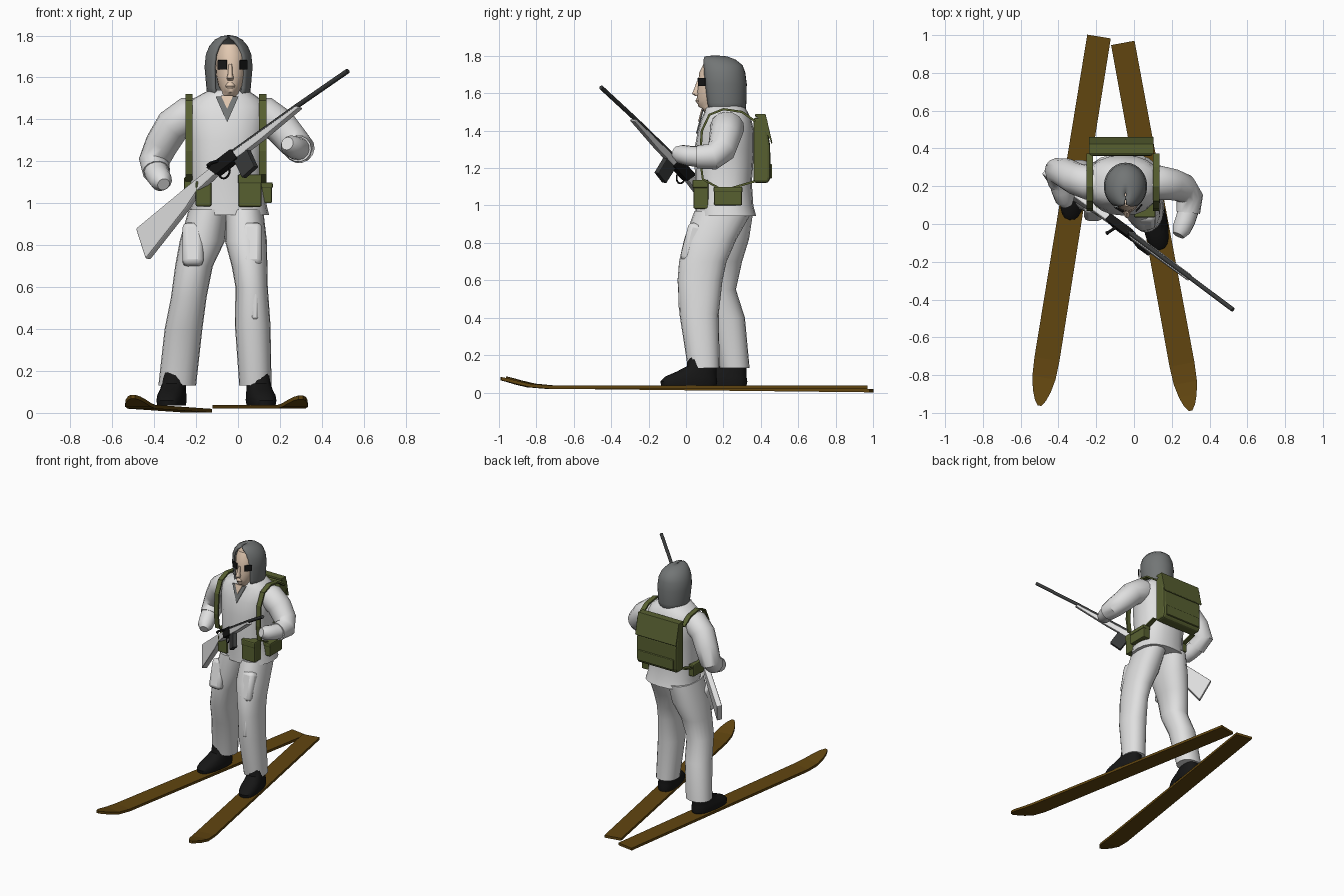
import bpy, bmesh
from math import sin, cos, pi, radians, copysign
from mathutils import Vector, Matrix

cube = bpy.data.objects.get("Cube")
if cube:
    bpy.data.objects.remove(cube, do_unlink=True)


def material(name, *rgb):
    mat = bpy.data.materials.new(name)
    mat.use_nodes = True
    mat.diffuse_color = (*rgb, 1)
    mat.node_tree.nodes["Principled BSDF"].inputs["Base Color"].default_value = (*rgb, 1)
    return mat


WHITE = material("snow suit white", .74, .74, .74)
GREY = material("hood grey", .17, .18, .18)
SKIN = material("skin", .76, .58, .44)
GREEN = material("canvas green", .095, .115, .03)
BROWN = material("ski wood", .12, .06, .005)
BLACK = material("black", .008, .008, .008)
STEEL = material("gun steel", .04, .042, .042)


def finish(name, bm, mat, smooth=True, bevel=0):
    """Turn a bmesh into an object with one colour."""
    bmesh.ops.recalc_face_normals(bm, faces=bm.faces)
    mesh = bpy.data.meshes.new(name)
    bm.to_mesh(mesh)
    bm.free()
    mesh.materials.append(mat)
    if smooth:
        mesh.shade_smooth()
        mesh.set_sharp_from_angle(angle=radians(45))
    obj = bpy.data.objects.new(name, mesh)
    bpy.context.collection.objects.link(obj)
    if bevel:
        mod = obj.modifiers.new("soft edges", "BEVEL")
        mod.width, mod.segments = bevel, 2
    return obj


def skin_rings(name, rings, mat, closed=True, caps=True, smooth=True):
    """Join a row of equal point rings with quads."""
    bm = bmesh.new()
    rows = [[bm.verts.new(p) for p in ring] for ring in rings]
    n = len(rows[0])
    for low, high in zip(rows, rows[1:]):
        for i in range(n if closed else n - 1):
            j = (i + 1) % n
            bm.faces.new((low[i], low[j], high[j], high[i]))
    if caps:
        bm.faces.new(rows[0])
        bm.faces.new(rows[-1])
    return finish(name, bm, mat, smooth)


def oval(x, y, z, rx, ry, power=1, sides=20):
    """Horizontal oval; a power below one makes it squarer."""
    ring = []
    for i in range(sides):
        c, s = cos(2 * pi * i / sides), sin(2 * pi * i / sides)
        ring.append(Vector((x + rx * copysign(abs(c) ** power, c),
                            y + ry * copysign(abs(s) ** power, s), z)))
    return ring


def loft(name, sections, mat, power=1):
    return skin_rings(name, [oval(*s, power) for s in sections], mat)


def tube(name, path, mat, sides=14):
    """Round limb along points given as x, y, z, radius."""
    pts = [Vector(p[:3]) for p in path]
    rings, side, last = [], None, None
    for i, p in enumerate(pts):
        t = (pts[min(i + 1, len(pts) - 1)] - pts[max(i - 1, 0)]).normalized()
        side = t.orthogonal().normalized() if side is None else last.rotation_difference(t) @ side
        other, last = t.cross(side), t
        angles = [2 * pi * k / sides for k in range(sides)]
        rings.append([p + path[i][3] * (cos(a) * side + sin(a) * other) for a in angles])
    return skin_rings(name, rings, mat)


def prism(name, outline, lo, hi, mat, put, bevel=0):
    """Extrude a flat outline; put(a, b, depth) places each point."""
    bm = bmesh.new()
    ends = [[bm.verts.new(put(a, b, d)) for a, b in outline] for d in (lo, hi)]
    for end in ends:
        bm.faces.new(end)
    for i in range(len(outline)):
        j = (i + 1) % len(outline)
        bm.faces.new((ends[0][i], ends[0][j], ends[1][j], ends[1][i]))
    return finish(name, bm, mat, False, bevel)


def box(name, centre, size, mat, bevel=.008, smooth=False):
    bm = bmesh.new()
    bmesh.ops.create_cube(bm, size=1)
    bmesh.ops.scale(bm, vec=size, verts=bm.verts)
    obj = finish(name, bm, mat, smooth, bevel)
    obj.location = centre
    return obj


# Skis and boots, toes turned out
ski_shape = [(.99, .063, 0), (0, .065, 0), (-.74, .067, 0), (-.84, .062, .008),
             (-.91, .048, .024), (-.96, .03, .038), (-.99, .01, .045)]
boot_shape = [(0, 0, .035, .062, .15), (0, 0, .06, .066, .155), (0, .01, .085, .064, .14),
              (0, .04, .11, .058, .11), (0, .07, .14, .055, .08), (0, .07, .2, .05, .07)]
for side, ski_at, boot_at, tilt, turn in (
        ("left", (.12, -.015, .02), (.11, .015, 0), 0, .182),
        ("right", (-.343, .015, .012), (-.317, .175, 0), -.011, -.16)):
    rings = [[(-w, y, z), (w, y, z), (w, y, z + .018), (-w, y, z + .018)] for y, w, z in ski_shape]
    ski = skin_rings(side + "_ski", rings, BROWN, smooth=False)
    ski.location, ski.rotation_euler = ski_at, (tilt, 0, turn)
    boot = loft(side + "_boot", boot_shape, BLACK, .8)
    boot.location, boot.rotation_euler = boot_at, (0, 0, turn)

# Trousers
loft("left_trouser_leg", [
    (.083, .095, .13, .077, .085), (.07, .07, .42, .085, .105), (.065, .075, .6, .077, .12),
    (.055, .09, .7, .085, .127), (.038, .13, .82, .1, .14), (.03, .2, .97, .09, .155)], WHITE, .9)
loft("right_trouser_leg", [
    (-.29, .26, .13, .09, .08), (-.26, .22, .4, .09, .095), (-.235, .165, .55, .085, .102),
    (-.21, .175, .7, .09, .125), (-.17, .19, .82, .108, .147), (-.14, .205, .97, .095, .155)], WHITE, .9)
for side, x, y in (("left", .065, .04), ("right", -.215, .085)):
    pocket = box(side + "_thigh_pocket", (x, y, .8), (.1, .1, .21), WHITE, .025, True)
    pocket.rotation_euler.x = -.25
box("left_knee_patch", (.08, .01, .51), (.035, .1, .13), WHITE, .012, True)

# Jacket with sloping shoulders and collar
loft("jacket", [
    (-.042, .212, .945, .19, .163), (-.045, .205, 1, .18, .155), (-.06, .2, 1.12, .172, .152),
    (-.057, .205, 1.3, .183, .16), (-.057, .213, 1.4, .198, .15), (-.057, .215, 1.46, .192, .135),
    (-.055, .215, 1.495, .165, .118), (-.05, .21, 1.52, .125, .108), (-.048, .21, 1.54, .09, .09)],
    WHITE, .85)

# Sleeves ending in mittens
tube("right_arm", [(-.17, .215, 1.42, .085), (-.24, .22, 1.415, .092), (-.31, .24, 1.37, .085),
                   (-.365, .27, 1.28, .08), (-.4, .28, 1.2, .074), (-.39, .22, 1.15, .066)], WHITE)
tube("right_mitten", [(-.395, .24, 1.165, .06), (-.38, .18, 1.13, .057),
                      (-.365, .13, 1.105, .052), (-.355, .1, 1.09, .03)], WHITE)
tube("left_arm", [(.06, .215, 1.42, .085), (.13, .22, 1.415, .092), (.2, .21, 1.37, .085),
                  (.26, .19, 1.3, .078), (.295, .14, 1.26, .072), (.287, .06, 1.26, .063)], WHITE)
tube("left_mitten", [(.29, .08, 1.26, .056), (.272, .02, 1.265, .054),
                     (.25, -.03, 1.275, .05), (.235, -.06, 1.285, .032)], WHITE)

# Neck opening
for name, half, top, low, lift, mat in (("neck_lining", .055, 1.51, 1.385, 0, GREY),
                                        ("bare_throat", .03, 1.515, 1.45, .006, SKIN)):
    prism(name, [(-half, top), (half, top), (0, low)], 0, .008, mat,
          lambda a, b, d: (a - .052, .053 + (b - 1.385) * .27 - lift + d, b))

# Head
loft("face", [
    (-.038, .17, 1.47, .05, .06), (-.038, .16, 1.515, .05, .07), (-.036, .14, 1.53, .04, .075),
    (-.036, .15, 1.56, .058, .09), (-.034, .155, 1.61, .07, .095), (-.034, .16, 1.66, .074, .094),
    (-.035, .165, 1.71, .074, .095), (-.037, .17, 1.76, .06, .075)], SKIN)
loft("nose", [(-.037, .065, 1.585, .012, .015), (-.037, .058, 1.597, .017, .026),
              (-.037, .062, 1.615, .012, .022), (-.036, .07, 1.665, .008, .012)], SKIN)
loft("lips", [(-.037, .075, 1.545, .016, .015), (-.037, .07, 1.56, .024, .02),
              (-.037, .073, 1.575, .016, .015)], SKIN)
for side, x, y, turn in (("left", .026, .085, .85), ("right", -.075, .076, -.45)):
    eye = box(side + "_eye", (x, y, 1.66), (.05, .009, .045), BLACK, .003)
    eye.rotation_euler.z = turn

# Hood: open arcs around the face, closing at the crown
hood_rings = []
for z, y, rx, ry, gap in ((1.48, .21, .098, .105, 38), (1.55, .205, .106, .118, 40),
                          (1.65, .2, .115, .125, 38), (1.71, .195, .109, .122, 36),
                          (1.75, .19, .092, .113, 32), (1.78, .175, .066, .09, 24),
                          (1.797, .16, .035, .06, 10), (1.802, .155, .004, .01, 0)):
    angles = [radians(gap + (360 - 2 * gap) * i / 24) for i in range(25)]
    hood_rings.append([(-.045 + rx * sin(a), y - ry * cos(a), z) for a in angles])
hood = skin_rings("hood", hood_rings, GREY, closed=False, caps=False)
thick = hood.modifiers.new("cloth", "SOLIDIFY")
thick.thickness = .012

# Backpack, lid, pocket and shoulder straps
sideways = lambda a, b, d: (d, a, b)
prism("backpack", [(.36, 1.12), (.44, 1.12), (.452, 1.15), (.45, 1.32), (.425, 1.47), (.36, 1.47)],
      -.235, .1, GREEN, sideways, .015)
prism("backpack_lid", [(.37, 1.475), (.43, 1.46), (.455, 1.33), (.462, 1.335), (.425, 1.49), (.37, 1.49)],
      -.238, .103, GREEN, sideways, .003)
prism("backpack_pocket", [(.43, 1.14), (.46, 1.145), (.46, 1.22), (.43, 1.23)],
      -.215, .08, GREEN, sideways, .005)
strap_path = [Vector((0, *p)) for p in ((.37, 1.45), (.3, 1.5), (.2, 1.515), (.125, 1.485), (.085, 1.4),
                                       (.075, 1.25), (.09, 1.14), (.2, 1.08), (.37, 1.13))]
for side, x in (("left", .118), ("right", -.234)):
    rings = []
    for i, p in enumerate(strap_path):
        t = strap_path[min(i + 1, len(strap_path) - 1)] - strap_path[max(i - 1, 0)]
        out = Vector((0, -t.z, t.y)).normalized() * .006
        wide = Vector((.017, 0, 0))
        p = p + Vector((x, 0, 0))
        rings.append([p - wide - out, p + wide - out, p + wide + out, p - wide + out])
    skin_rings(side + "_shoulder_strap", rings, GREEN, smooth=False)

# Belt pouches
box("left_front_pouch", (.057, .08, 1.06), (.11, .08, .155), GREEN)
box("left_front_pouch_lid", (.057, .077, 1.115), (.115, .085, .045), GREEN)
box("left_hip_pouch", (.132, .225, 1.05), (.06, .15, .1), GREEN)
box("left_hip_pouch_lid", (.134, .225, 1.085), (.064, .156, .03), GREEN)
box("right_front_pouch", (-.165, .085, 1.045), (.075, .08, .12), GREEN)
box("right_hip_pouch", (-.235, .21, 1.08), (.045, .13, .09), GREEN)

# Rifle: built along its own x axis, then laid across the chest
along = Vector((.694, -.514, .504)).normalized()
across = Vector((-.39, .5, .77)).cross(along).normalized()
up = along.cross(across)
frame = Matrix((along, across, up)).transposed().to_4x4()
frame.translation = (-.1, .008, 1.176)
flat = lambda a, b, d: (a, d, b)
rifle = [
    prism("rifle_stock", [(.02, .01), (-.21, -.002), (-.553, -.024), (-.558, -.192), (-.243, -.095),
                          (-.15, -.055), (.02, -.035)], -.02, .02, WHITE, flat, .008),
    prism("rifle_handguard", [(.1, .008), (.56, .006), (.57, -.012), (.3, -.03), (.1, -.035)],
          -.018, .018, WHITE, flat, .006),
    prism("rifle_receiver", [(-.05, .02), (.12, .024), (.14, -.04), (-.01, -.045)],
          -.023, .023, BLACK, flat, .006),
    prism("rifle_magazine", [(.11, -.02), (.205, -.02), (.215, -.13), (.125, -.14)],
          -.016, .016, STEEL, flat, .004),
    tube("rifle_barrel", [(.1, 0, .012, .012), (.55, 0, .01, .012), (.9, 0, .002, .012)], STEEL, 10),
    tube("rifle_bolt_handle", [(.03, -.02, .01, .008), (.01, -.06, 0, .008), (0, -.07, -.01, .011)], BLACK, 8),
    tube("rifle_trigger_guard", [(.035 * cos(a) + .03, 0, -.045 - .035 * sin(a), .005)
                                 for a in [pi * i / 8 for i in range(9)]], BLACK, 6),
]
for part in rifle:
    part.matrix_world = frame
